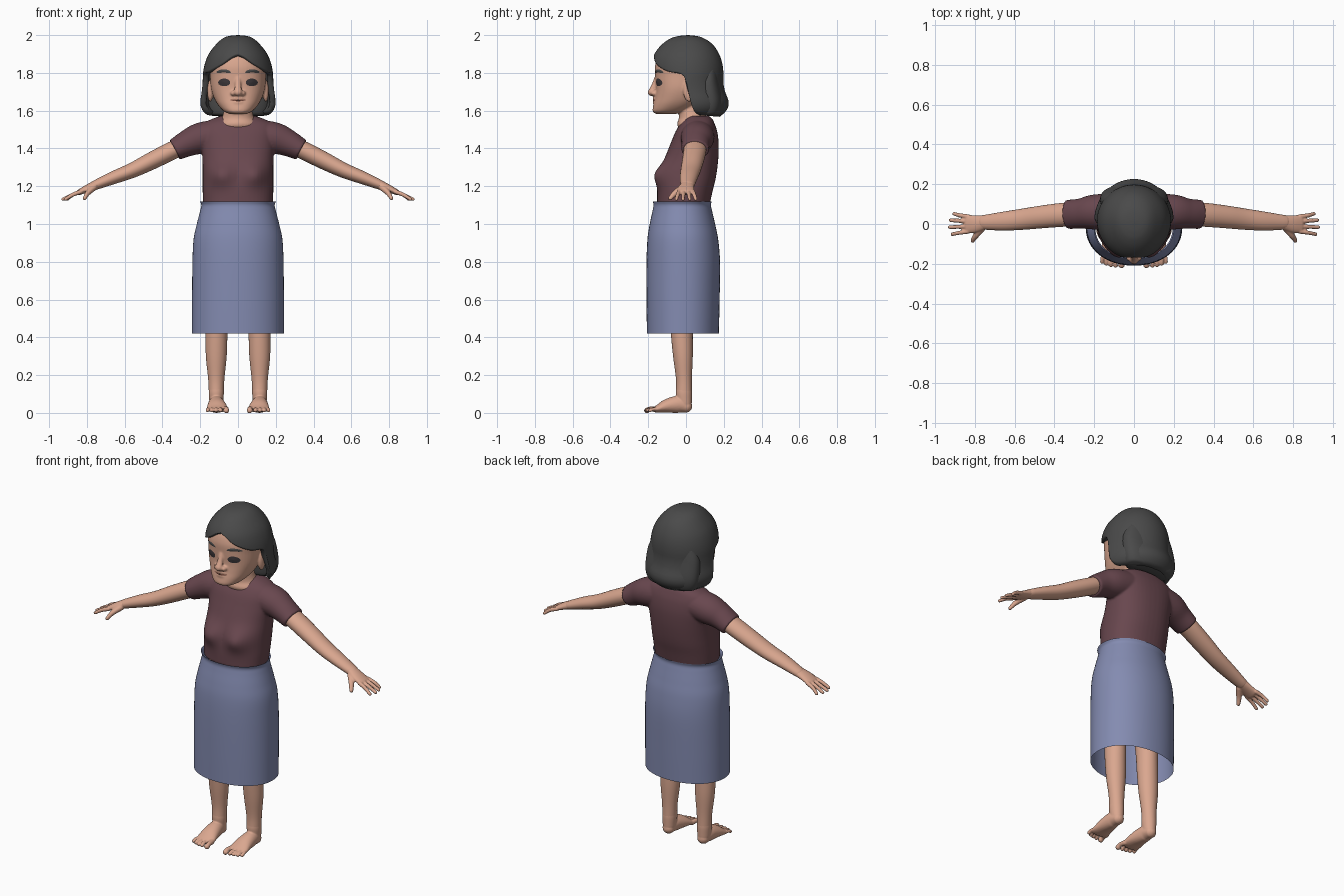
import bpy, bmesh, math
from mathutils import Vector, Matrix

if "Cube" in bpy.data.objects:
    bpy.data.objects.remove(bpy.data.objects["Cube"])


def material(name, rgb):
    m = bpy.data.materials.new(name)
    m.diffuse_color = (*rgb, 1)
    m.use_nodes = True
    m.node_tree.nodes["Principled BSDF"].inputs["Base Color"].default_value = m.diffuse_color
    return m


SKIN = material("warm skin", (0.70, 0.385, 0.275))
SHIRT = material("plum cloth", (0.14, 0.063, 0.077))
SKIRT = material("dusty blue cloth", (0.23, 0.26, 0.44))
HAIR = material("dark grey hair", (0.068, 0.068, 0.068))
EYE = material("dark eye", (0.045, 0.038, 0.042))
LIP = material("mouth brown", (0.22, 0.085, 0.06))


def curve(rows, k):
    """Smooth interpolation of a table whose first column is the key."""
    i = 0
    while i < len(rows) - 2 and k > rows[i + 1][0]:
        i += 1
    a, b = rows[i], rows[i + 1]
    p, q = rows[max(i - 1, 0)], rows[min(i + 2, len(rows) - 1)]
    h = b[0] - a[0]
    t = (k - a[0]) / h
    out = []
    for c in range(1, len(a)):
        m0 = (b[c] - p[c]) / (b[0] - p[0]) * h
        m1 = (q[c] - a[c]) / (q[0] - a[0]) * h
        out.append((2*t**3 - 3*t*t + 1) * a[c] + (t**3 - 2*t*t + t) * m0
                   + (3*t*t - 2*t**3) * b[c] + (t**3 - t*t) * m1)
    return out


def skin_rings(bm, rings, caps=True):
    vs = [[bm.verts.new(p) for p in r] for r in rings]
    n = len(vs[0])
    for a, b in zip(vs, vs[1:]):
        for j in range(n):
            bm.faces.new((a[j], a[(j+1) % n], b[(j+1) % n], b[j]))
    if caps:
        bm.faces.new(vs[0])
        bm.faces.new(vs[-1])


def oval(c, u, v, n, e):
    pts = []
    for j in range(n):
        a = 2 * math.pi * j / n
        co, si = math.cos(a), math.sin(a)
        pts.append(c + u * math.copysign(abs(co)**(2/e), co) + v * math.copysign(abs(si)**(2/e), si))
    return pts


def tube(bm, rows, side, n=20, steps=5, round_ends=True):
    """Limb through (x, y, z, radius along side, other radius)."""
    keyed = [(i, *r) for i, r in enumerate(rows)]
    s = [curve(keyed, i / steps) for i in range((len(rows) - 1) * steps + 1)]
    rings = []
    for i, r in enumerate(s):
        c = Vector(r[:3])
        t = (Vector(s[min(i+1, len(s)-1)][:3]) - Vector(s[max(i-1, 0)][:3])).normalized()
        sv = Vector(side)
        u = (sv - t * sv.dot(t)).normalized()
        v = t.cross(u)
        ring = [(0, 1)]
        if round_ends and i == 0:
            ring = [(-.97, .25), (-.75, .66), (-.4, .92), (0, 1)]
        elif round_ends and i == len(s) - 1:
            ring = [(0, 1), (.4, .92), (.75, .66), (.97, .25)]
        for d, k in ring:
            rings.append(oval(c + t * d * min(r[3], r[4]), u * r[3] * k, v * r[4] * k, n, 2))
    skin_rings(bm, rings)


def loft(bm, rows, e=2.0, n=48, steps=6, caps=True):
    """Upright body through (z, half width, front y, back y)."""
    keyed = [(i, *r) for i, r in enumerate(rows)]
    rings = []
    for i in range((len(rows) - 1) * steps + 1):
        z, rx, f, b = curve(keyed, i / steps)
        rings.append(oval(Vector((0, (f+b)/2, z)), Vector((rx, 0, 0)), Vector((0, (b-f)/2, 0)), n, e))
    skin_rings(bm, rings, caps)


def ball(bm, c, r):
    bmesh.ops.create_uvsphere(bm, u_segments=20, v_segments=12, radius=1,
                              matrix=Matrix.Translation(c) @ Matrix.Diagonal((*r, 1)))


def finish(bm, name, mat, mirror=False, voxel=0, outward=None):
    bmesh.ops.recalc_face_normals(bm, faces=bm.faces)
    if outward:                         # open sheets: turn the faces away from this point
        bm.normal_update()
        if sum((f.calc_center_median() - Vector(outward)).dot(f.normal) for f in bm.faces) < 0:
            bmesh.ops.reverse_faces(bm, faces=bm.faces)
    me = bpy.data.meshes.new(name)
    for f in bm.faces:
        f.smooth = True
    bm.to_mesh(me)
    bm.free()
    me.materials.append(mat)
    ob = bpy.data.objects.new(name, me)
    bpy.context.collection.objects.link(ob)
    if mirror:
        m = ob.modifiers.new("mirror", 'MIRROR')
        m.use_mirror_merge = False
    if voxel:
        m = ob.modifiers.new("fuse", 'REMESH')
        m.mode, m.voxel_size, m.use_smooth_shade = 'VOXEL', voxel, True
        m = ob.modifiers.new("soften", 'SMOOTH')
        m.factor, m.iterations = 0.5, 3
    return ob


X, Y = (1, 0, 0), (0, 1, 0)

# head with neck, nose, lips and ears
bm = bmesh.new()
loft(bm, [(1.583, .045, -.16, -.05), (1.597, .075, -.176, .0), (1.63, .106, -.173, .06),
          (1.67, .128, -.165, .1), (1.72, .143, -.16, .12), (1.78, .148, -.163, .14),
          (1.84, .15, -.163, .15), (1.9, .128, -.14, .135), (1.95, .07, -.08, .09)], e=2.25)
loft(bm, [(1.65, .07, -.04, .1), (1.6, .075, -.04, .1), (1.56, .086, -.038, .11),
          (1.525, .105, -.046, .11), (1.48, .1, -.02, .1)])
tube(bm, [(0, -.155, 1.775, .014, .012), (0, -.17, 1.73, .017, .014), (0, -.183, 1.697, .022, .02)], X)
for s in (-1, 1):
    ball(bm, (s*.024, -.168, 1.692), (.016, .018, .014))
    ball(bm, (s*.147, .015, 1.705), (.016, .03, .058))
ball(bm, (0, -.162, 1.664), (.034, .014, .009))
ball(bm, (0, -.162, 1.644), (.032, .014, .01))
head = finish(bm, "head", SKIN, voxel=.0055)

# arms and hands
bm = bmesh.new()
tube(bm, [(.28, .05, 1.42, .06, .046), (.36, .046, 1.383, .06, .048), (.46, .036, 1.333, .057, .046),
          (.56, .024, 1.284, .053, .04), (.66, .014, 1.245, .047, .034), (.76, .008, 1.204, .036, .025)],
     Y, n=28)
finish(bm, "arms", SKIN, mirror=True)
bm = bmesh.new()
tube(bm, [(.75, .008, 1.208, .036, .025), (.8, .0, 1.187, .044, .02), (.838, .0, 1.169, .047, .015)], Y)
for y, tip in ((.038, .905), (.014, .923), (-.012, .927), (-.038, .914)):
    tube(bm, [(.835, y, 1.17, .0115, .012), (.875, y*1.15, 1.155, .0105, .011),
              (tip, y*1.35, 1.131, .0095, .009)], Y, n=12)
tube(bm, [(.765, -.02, 1.192, .02, .018), (.795, -.058, 1.164, .016, .014),
          (.812, -.084, 1.136, .012, .01)], Y, n=12)
finish(bm, "hands", SKIN, mirror=True, voxel=.0042)

# legs and feet
bm = bmesh.new()
tube(bm, [(.105, -.02, 1.0, .085, .09), (.108, -.025, .75, .078, .085), (.112, -.025, .55, .06, .064),
          (.114, -.022, .42, .058, .058), (.115, -.016, .3, .055, .052), (.115, -.011, .18, .043, .042),
          (.115, -.011, .1, .039, .042)], X, n=28)
finish(bm, "legs", SKIN, mirror=True)
bm = bmesh.new()
tube(bm, [(.115, -.011, .13, .0395, .041), (.115, -.011, .1, .04, .043), (.115, -.008, .05, .036, .039)],
     X, n=28)
tube(bm, [(.115, .0, .034, .034, .033), (.115, -.04, .045, .041, .045), (.112, -.1, .037, .05, .037),
          (.11, -.145, .023, .056, .022), (.109, -.165, .018, .056, .015)], X, n=28)
for x, y, r in ((.062, -.207, .0155), (.092, -.21, .0105), (.116, -.207, .0105),
                (.139, -.2, .0105), (.161, -.19, .01)):
    tube(bm, [(x*.9+.011, -.155, .02, r, r), (x, y + .018, .021, r*.85, r*.85), (x, y, .013, r, r)],
         X, n=12)
finish(bm, "feet", SKIN, mirror=True, voxel=.0042)

# shirt with short sleeves
bm = bmesh.new()
loft(bm, [(1.1, .184, -.153, .125), (1.17, .187, -.152, .14), (1.23, .187, -.146, .155),
          (1.29, .187, -.134, .165), (1.36, .189, -.108, .172), (1.43, .196, -.08, .173),
          (1.49, .2, -.055, .165), (1.53, .185, -.03, .152), (1.555, .14, -.008, .14),
          (1.573, .09, .012, .12)], e=2.3)
for v in bm.verts:                      # bust
    if v.co.y < 0:
        v.co.y -= .038 * math.exp(-(abs(v.co.x) - .092)**2 / .0042 - (v.co.z - 1.26)**2 / .0036)
for s in (-1, 1):
    tube(bm, [(s*.1, .062, 1.47, .09, .085), (s*.2, .06, 1.453, .088, .083),
              (s*.27, .052, 1.426, .076, .07), (s*.335, .048, 1.392, .073, .058)],
         Y, n=32, round_ends=False)
finish(bm, "shirt", SHIRT, voxel=.0065)

# skirt, a single sheet open at the hem
bm = bmesh.new()
loft(bm, [(.42, .243, -.207, .174), (.6, .243, -.209, .178), (.8, .241, -.209, .18),
          (.92, .235, -.204, .17), (1.0, .218, -.192, .154), (1.07, .2, -.177, .138),
          (1.1, .194, -.172, .132), (1.12, .202, -.176, .136)], e=2.12, n=64, caps=False)
finish(bm, "skirt", SKIRT, outward=(0, 0, .8))

# hair: a shell from the crown down to a hairline that varies round the head
shape = [(0, .0, .01, .01), (.004, .045, -.035, .055), (.017, .08, -.08, .095), (.05, .117, -.128, .142),
         (.1, .155, -.167, .175), (.15, .175, -.181, .192), (.2, .185, -.178, .198), (.25, .187, -.17, .198),
         (.3, .191, -.16, .207), (.35, .2, -.15, .226), (.39, .194, -.14, .22), (.42, .172, -.12, .195),
         (.435, .15, -.1, .175)]
hairline = [(0, 1.9), (12, 1.885), (30, 1.845), (55, 1.808), (80, 1.79), (86, 1.75), (93, 1.64),
            (100, 1.59), (115, 1.575), (180, 1.567)]
rings, cols, steps = [], 96, 32
for i in range(1, steps + 1):
    ring = []
    for j in range(cols):
        a = 2 * math.pi * j / cols
        low = curve(hairline, min(math.degrees(a), 360 - math.degrees(a)))[0]
        d = (2 - low) * (1 - math.cos(i / steps * math.pi / 2))
        rx, f, b = curve(shape, d)
        cy = .015
        ry = (cy - f) if math.cos(a) > 0 else (b - cy)
        ring.append(Vector((rx * math.sin(a), cy - ry * math.cos(a), 2 - d)))
    rings.append(ring)
bm = bmesh.new()
skin_rings(bm, rings[1:], caps=False)
bm.verts.ensure_lookup_table()
crown = [bm.verts[j] for j in range(cols)]
top = bm.verts.new((0, .012, 2.0))
for j in range(cols):
    bm.faces.new((top, crown[j], crown[(j+1) % cols]))
hair = finish(bm, "hair", HAIR, outward=(0, .02, 1.75))
m = hair.modifiers.new("thickness", 'SOLIDIFY')
m.thickness, m.offset = .03, -1

# solid mass of hair between the shell and the neck
bm = bmesh.new()
loft(bm, [(1.574, .13, .07, .165), (1.59, .155, .055, .19), (1.65, .17, .05, .2), (1.75, .165, .05, .18),
          (1.82, .14, .06, .17)], e=2.4)
finish(bm, "hair_back_filling", HAIR)

# painted face: thin patches that follow the head
bpy.context.view_layer.update()
solid = head.evaluated_get(bpy.context.evaluated_depsgraph_get())


def face_patch(name, cx, cz, hw, hh, bend, mat, mirror=True):
    bm = bmesh.new()
    rings = []
    for k in (1, .8, .6, .4, .2, .02):
        ring = []
        for j in range(28):
            u, v = k * math.cos(j * math.pi / 14), k * math.sin(j * math.pi / 14)
            x, z = cx + u * hw, cz + v * hh - bend * u * u
            hit, loc, _, _ = solid.ray_cast(Vector((x, -1, z)), Vector((0, 1, 0)))
            ring.append(Vector((x, (loc.y if hit else -.15) - .003 * (1.3 - k), z)))
        rings.append(ring)
    skin_rings(bm, rings, caps=False)
    finish(bm, name, mat, mirror, outward=(cx, 0, cz))


face_patch("eyes", .073, 1.75, .032, .02, .002, EYE)
face_patch("eyebrows", .076, 1.81, .039, .009, .007, HAIR)
face_patch("mouth", 0, 1.654, .042, .0045, -.003, LIP, mirror=False)
